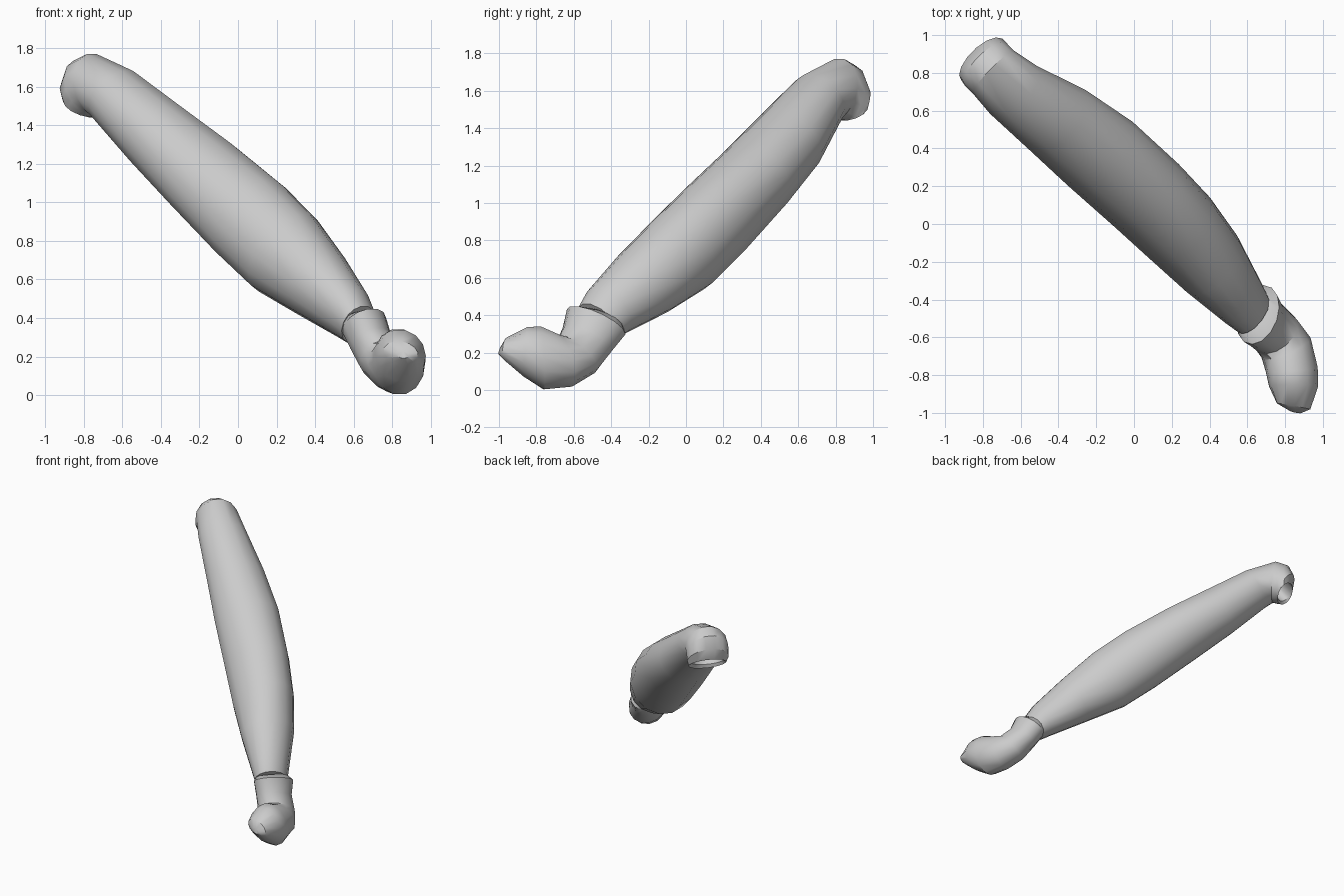
import bpy, bmesh, math
from mathutils import Vector

if "Cube" in bpy.data.objects:
    bpy.data.objects.remove(bpy.data.objects["Cube"], do_unlink=True)

SIDES = 14
ANGLES = [2 * math.pi * i / SIDES for i in range(SIDES)]

mat = bpy.data.materials.new("light grey")
mat.use_nodes = True
GREY = (0.6, 0.6, 0.6, 1)
mat.diffuse_color = GREY
mat.node_tree.nodes["Principled BSDF"].inputs["Base Color"].default_value = GREY

# Slanted axis of the limb and the two directions across it
ORIGIN = Vector((0, 0.22, 0.947))
AXIS = Vector((0.61, -0.58, -0.54)).normalized()
SIDE = Vector((0.69, 0.72, 0)).normalized()
UP = SIDE.cross(AXIS).normalized()
if UP.z < 0:
    UP = -UP


def limb_ring(s, reach):
    """Smooth section at s whose extents in six directions are given."""
    def term(f, k):
        return sum(h * f(k * i * math.pi / 3) for i, h in enumerate(reach)) / 3
    a0 = sum(reach) / 6
    a1, b1 = term(math.cos, 1), term(math.sin, 1)
    a2, b2 = term(math.cos, 2), term(math.sin, 2)
    pts = []
    for t in ANGLES:
        c, n = math.cos(t), math.sin(t)
        c2, n2 = math.cos(2 * t), math.sin(2 * t)
        h = a0 + a1 * c + b1 * n + a2 * c2 + b2 * n2
        d = -a1 * n + b1 * c - 2 * a2 * n2 + 2 * b2 * c2
        pts.append(ORIGIN + AXIS * s + SIDE * (h * c - d * n) + UP * (h * n + d * c))
    return pts


def oval_ring(low, high, half, turn=46):
    """Oval between two points, with a level half width turned about z."""
    low, high = Vector(low), Vector(high)
    u = Vector((math.cos(math.radians(turn)), math.sin(math.radians(turn)), 0))
    mid, v = (low + high) / 2, (high - low) / 2
    return [mid + u * half * math.cos(t) + v * math.sin(t) for t in ANGLES]


def loft(name, rings, cap_start, cap_end):
    bm = bmesh.new()
    loops = [[bm.verts.new(p) for p in r] for r in rings]
    for a, b in zip(loops, loops[1:]):
        for i in range(SIDES):
            j = (i + 1) % SIDES
            bm.faces.new((a[i], a[j], b[j], b[i]))
    if cap_start:
        bm.faces.new(loops[0])
    if cap_end:
        bm.faces.new(loops[-1])
    bmesh.ops.recalc_face_normals(bm, faces=bm.faces)
    mesh = bpy.data.meshes.new(name)
    bm.to_mesh(mesh)
    bm.free()
    mesh.materials.append(mat)
    obj = bpy.data.objects.new(name, mesh)
    bpy.context.collection.objects.link(obj)
    bpy.ops.object.select_all(action="DESELECT")
    obj.select_set(True)
    bpy.context.view_layer.objects.active = obj
    bpy.ops.object.shade_smooth_by_angle(angle=math.radians(35))
    return obj


# Hollow hooked end, from the bottom of its recess out over the rim
hook = [
    oval_ring((-0.73, 0.79, 1.50), (-0.76, 0.82, 1.70), 0.10),
    oval_ring((-0.76, 0.83, 1.47), (-0.84, 0.90, 1.57), 0.12),
    oval_ring((-0.75, 0.84, 1.44), (-0.85, 0.90, 1.56), 0.14),
    oval_ring((-0.75, 0.83, 1.44), (-0.86, 0.91, 1.65), 0.155),
    oval_ring((-0.74, 0.81, 1.44), (-0.83, 0.88, 1.74), 0.158),
    oval_ring((-0.73, 0.79, 1.45), (-0.76, 0.82, 1.775), 0.157),
]

# Swelling main limb
limb = [limb_ring(s, reach) for s, reach in (
    (-1.0, (0.09, 0.195, 0.268, 0.265, 0.135, 0.054)),
    (-0.65, (0.18, 0.22, 0.265, 0.255, 0.18, 0.14)),
    (-0.3, (0.236, 0.243, 0.262, 0.245, 0.215, 0.175)),
    (0.1, (0.242, 0.255, 0.26, 0.233, 0.243, 0.205)),
    (0.4, (0.225, 0.24, 0.25, 0.23, 0.248, 0.217)),
    (0.7, (0.175, 0.19, 0.235, 0.225, 0.2, 0.175)),
    (1.0, (0.08, 0.13, 0.2, 0.21, 0.145, 0.11)),
    (1.1, (0.05, 0.09, 0.17, 0.2, 0.13, 0.09)),
)]
loft("hooked_limb", hook + limb, True, True)

# Cuff and bent blunt tip
foot = [
    oval_ring((0.58, -0.37, 0.34), (0.66, -0.54, 0.44), 0.11),
    oval_ring((0.61, -0.36, 0.28), (0.70, -0.60, 0.45), 0.145, 44),
    oval_ring((0.65, -0.42, 0.20), (0.73, -0.63, 0.35), 0.13, 40),
    oval_ring((0.72, -0.50, 0.09), (0.78, -0.66, 0.29), 0.135, 32),
    oval_ring((0.80, -0.62, 0.015), (0.81, -0.69, 0.30), 0.14, 22),
    oval_ring((0.84, -0.76, 0.0), (0.83, -0.78, 0.345), 0.138, 5),
    oval_ring((0.85, -0.87, 0.07), (0.84, -0.85, 0.34), 0.13, 0),
    oval_ring((0.86, -0.97, 0.16), (0.83, -0.96, 0.28), 0.09, -10),
    oval_ring((0.86, -1.0, 0.19), (0.85, -0.99, 0.23), 0.03, -10),
]
loft("cuff_and_tip", foot, True, True)
